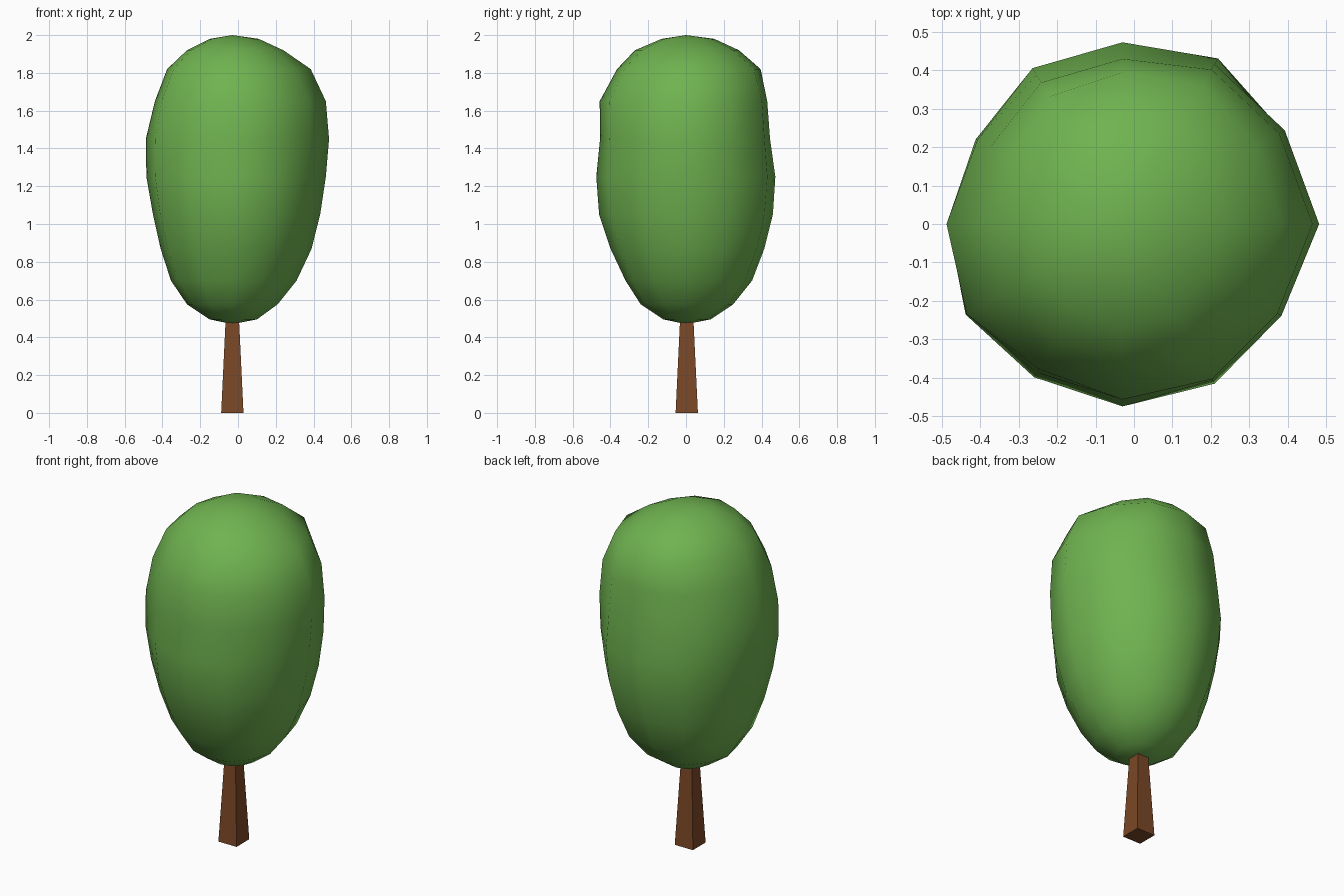
import bpy, bmesh, math

if "Cube" in bpy.data.objects:
    bpy.data.objects.remove(bpy.data.objects["Cube"])

CX = -0.03  # tree axis


def material(name, rgb):
    m = bpy.data.materials.new(name)
    m.diffuse_color = (*rgb, 1)
    m.use_nodes = True
    m.node_tree.nodes["Principled BSDF"].inputs["Base Color"].default_value = m.diffuse_color
    return m


def finish(name, bm, mat, smooth):
    bmesh.ops.recalc_face_normals(bm, faces=bm.faces)
    me = bpy.data.meshes.new(name)
    bm.to_mesh(me)
    bm.free()
    me.materials.append(mat)
    for p in me.polygons:
        p.use_smooth = smooth
    ob = bpy.data.objects.new(name, me)
    bpy.context.collection.objects.link(ob)
    return ob


# Trunk: tapered square post reaching into the crown
bm = bmesh.new()
bmesh.ops.create_cone(bm, cap_ends=True, segments=4, radius1=0.0835, radius2=0.047, depth=0.54)
for v in bm.verts:
    x, y, z = v.co
    c = math.sqrt(0.5)
    # turn 45 degrees if the corners lie on the axes
    if abs(x) < 1e-4 or abs(y) < 1e-4:
        x, y = (x - y) * c, (x + y) * c
    v.co = (x + CX, y + 0.004, z + 0.27)
finish("trunk", bm, material("bark brown", (0.2, 0.065, 0.02)), False)

# Crown: 12-sided lumpy egg, radii given along four directions per ring
heights = [0.495, 0.575, 0.70, 0.87, 1.05, 1.25, 1.45, 1.65, 1.82, 1.92, 1.98]
right = [0.13, 0.24, 0.34, 0.42, 0.465, 0.495, 0.512, 0.495, 0.415, 0.27, 0.14]
back = [0.13, 0.25, 0.35, 0.415, 0.46, 0.473, 0.445, 0.43, 0.395, 0.28, 0.15]
left = [0.12, 0.24, 0.325, 0.38, 0.42, 0.455, 0.458, 0.41, 0.345, 0.24, 0.12]
front = [0.12, 0.24, 0.32, 0.40, 0.46, 0.475, 0.455, 0.457, 0.365, 0.27, 0.13]
lumps = [1, 0.985, 1.04, 1, 1, 0.96, 1, 1.025, 0.98, 1, 1, 0.96]

bm = bmesh.new()
rings = []
for i, z in enumerate(heights):
    ring = []
    for k in range(12):
        a = math.radians(30 * k)
        c, s = math.cos(a), math.sin(a)
        rx = right[i] if c > 0 else left[i]
        ry = back[i] if s > 0 else front[i]
        r = (rx * c * c + ry * s * s) * lumps[k]
        ring.append(bm.verts.new((CX + r * c, r * s, z)))
    rings.append(ring)
bottom = bm.verts.new((CX, 0, 0.47))
top = bm.verts.new((CX, 0, 2.0))
for k in range(12):
    n = (k + 1) % 12
    bm.faces.new((bottom, rings[0][n], rings[0][k]))
    bm.faces.new((top, rings[-1][k], rings[-1][n]))
    for lo, hi in zip(rings, rings[1:]):
        bm.faces.new((lo[k], lo[n], hi[n], hi[k]))
finish("crown", bm, material("leaf green", (0.16, 0.45, 0.08)), True)
